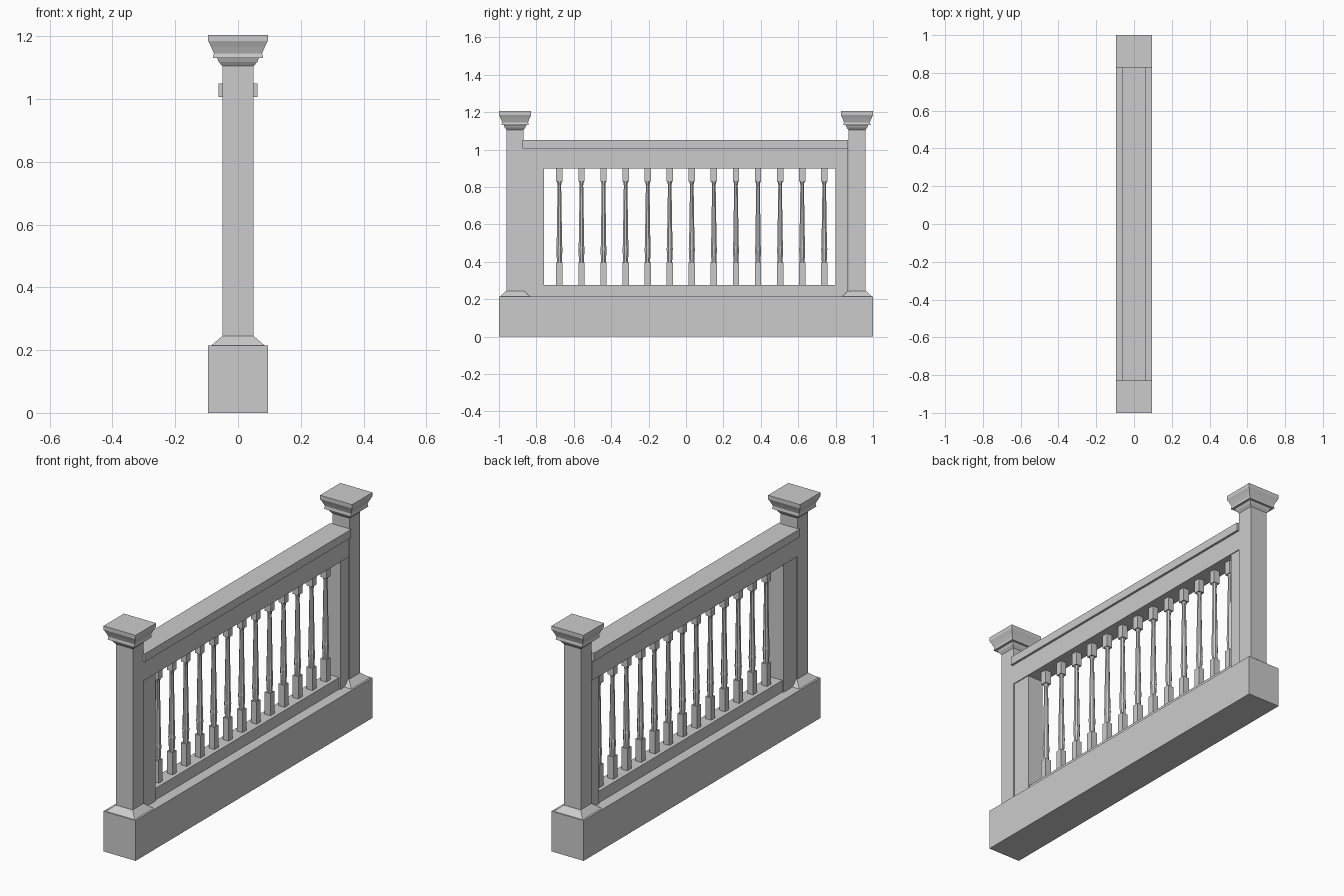
import bpy
import bmesh
import math

cube = bpy.data.objects.get("Cube")
if cube:
    bpy.data.objects.remove(cube, do_unlink=True)

GREY = (0.6, 0.6, 0.6, 1.0)
mat = bpy.data.materials.new("light_grey")
mat.use_nodes = True
mat.diffuse_color = GREY
mat.node_tree.nodes["Principled BSDF"].inputs["Base Color"].default_value = GREY


def loft(name, profile, sides=4, y=0.0, y_scale=1.0):
    """Stack of polygon rings; profile holds (z, half width) pairs."""
    bm = bmesh.new()
    rings = []
    for z, half in profile:
        radius = half / math.cos(math.pi / sides)
        ring = []
        for i in range(sides):
            a = math.tau * (i + 0.5) / sides
            ring.append(bm.verts.new((radius * math.cos(a), y + y_scale * radius * math.sin(a), z)))
        rings.append(ring)
    for low, high in zip(rings, rings[1:]):
        for i in range(sides):
            j = (i + 1) % sides
            bm.faces.new((low[i], low[j], high[j], high[i]))
    bm.faces.new(rings[0][::-1])
    bm.faces.new(rings[-1])
    mesh = bpy.data.meshes.new(name)
    bm.to_mesh(mesh)
    bm.free()
    mesh.materials.append(mat)
    obj = bpy.data.objects.new(name, mesh)
    bpy.context.collection.objects.link(obj)
    return obj


def box(name, half_x, y0, y1, z0, z1):
    return loft(name, [(z0, half_x), (z1, half_x)], 4, (y0 + y1) / 2, (y1 - y0) / 2 / half_x)


# Plinth and rails
BASE_TOP, RAIL_LOW, RAIL_HIGH = 0.215, 0.277, 0.9
box("base", 0.095, -1, 1, 0, BASE_TOP)
box("bottom_rail", 0.038, -0.76, 0.80, BASE_TOP, RAIL_LOW)
box("top_rail", 0.05, -0.87, 0.867, RAIL_HIGH, 1.006)
box("handrail", 0.062, -0.875, 0.867, 1.006, 1.05)

# Side panels between posts and balusters
box("front_panel", 0.045, -0.87, -0.76, BASE_TOP, RAIL_HIGH)
box("back_panel", 0.045, 0.80, 0.867, BASE_TOP, RAIL_HIGH)

# Posts with a sloped foot and a moulded cap
foot = [(BASE_TOP, 0.085), (0.245, 0.05)]
cap = [(1.105, 0.05), (1.118, 0.061), (1.131, 0.067), (1.131, 0.08), (1.146, 0.077),
       (1.165, 0.085), (1.185, 0.095), (1.205, 0.095)]
for end, side in (("front", -1), ("back", 1)):
    loft(end + "_post", [(BASE_TOP, 0.05), (1.105, 0.05)], 4, side * 0.914, 0.92)
    loft(end + "_post_foot", foot, 4, side * 0.914, 0.94)
    loft(end + "_post_cap", cap, 4, side * 0.914, 0.905)

# Balusters: square ends with a turned, tapering shaft
shaft = [(0.39, 0.013), (0.40, 0.013), (0.47, 0.0165), (0.485, 0.0145),
         (0.5, 0.0145), (0.81, 0.0095), (0.83, 0.013)]
for i in range(13):
    y = -0.677 + 0.118 * i
    tag = str(i + 1)
    box("baluster_foot_" + tag, 0.017, y - 0.017, y + 0.017, RAIL_LOW, 0.395)
    loft("baluster_shaft_" + tag, shaft, 8, y)
    box("baluster_head_" + tag, 0.017, y - 0.017, y + 0.017, 0.83, RAIL_HIGH)
